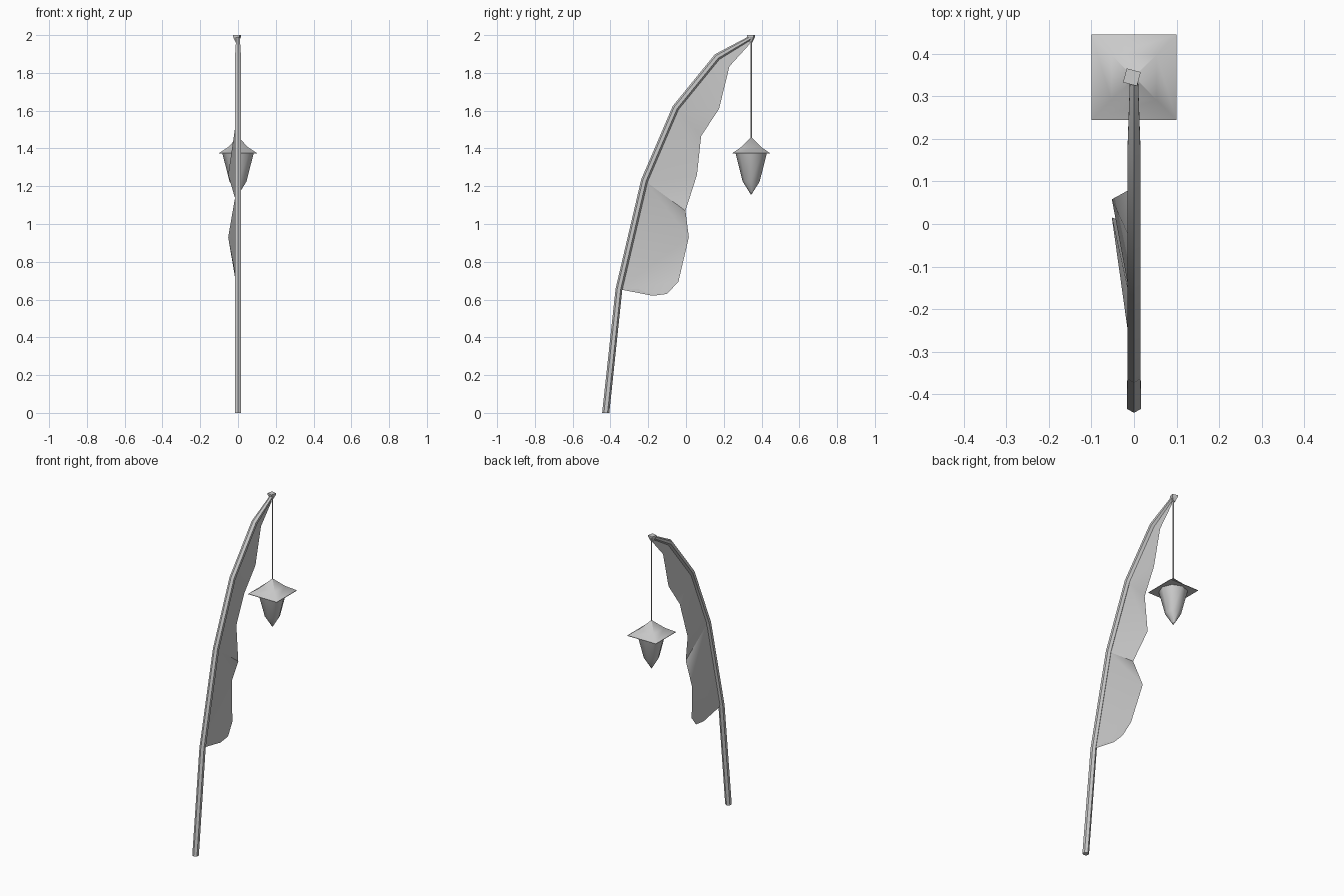
import bpy, math
from mathutils import Vector

cube = bpy.data.objects.get("Cube")
if cube:
    bpy.data.objects.remove(cube, do_unlink=True)

grey = bpy.data.materials.new("plain grey")
grey.use_nodes = True
grey.diffuse_color = (0.6, 0.6, 0.6, 1)
bsdf = next(n for n in grey.node_tree.nodes if n.type == "BSDF_PRINCIPLED")
bsdf.inputs["Base Color"].default_value = (0.6, 0.6, 0.6, 1)


def add(name, verts, faces, smooth=None):
    mesh = bpy.data.meshes.new(name)
    mesh.from_pydata(verts, [], faces)
    mesh.materials.append(grey)
    ob = bpy.data.objects.new(name, mesh)
    bpy.context.collection.objects.link(ob)
    if smooth:
        bpy.ops.object.select_all(action="DESELECT")
        ob.select_set(True)
        bpy.context.view_layer.objects.active = ob
        bpy.ops.object.shade_smooth_by_angle(angle=math.radians(smooth))
    return ob


def loft(name, rings, smooth=None):
    """Skin a list of equal rings and cap both ends."""
    n = len(rings[0])
    verts = [v for ring in rings for v in ring]
    faces = [(k * n + i, k * n + (i + 1) % n, (k + 1) * n + (i + 1) % n, (k + 1) * n + i)
             for k in range(len(rings) - 1) for i in range(n)]
    faces += [tuple(reversed(range(n))), tuple(range(len(verts) - n, len(verts)))]
    return add(name, verts, faces, smooth)


def lathe(name, centre, profile, sides, turn=0.0, smooth=None):
    """Stack rings of (radius, height), bottom to top."""
    angles = [math.radians(turn) + math.tau * i / sides for i in range(sides)]
    rings = [[(centre[0] + r * math.cos(a), centre[1] + r * math.sin(a), z) for a in angles]
             for r, z in profile]
    return loft(name, rings, smooth)


# Bent pole: hexagonal section mitred along its path
path = [Vector((0, y, z)) for y, z in
        [(-.425, 0), (-.355, .655), (-.22, 1.23), (-.055, 1.615), (.165, 1.885), (.34, 1.985)]]
radii = [.019, .018, .018, .018, .018, .011]
rings = []
for i, p in enumerate(path):
    before = (p - path[max(i - 1, 0)]).normalized()
    after = (path[min(i + 1, len(path) - 1)] - p).normalized()
    t = (before + after).normalized()
    if i == 0:
        t = Vector((0, 0, 1))
    side = Vector((0, t.z, -t.y))
    rings.append([p + radii[i] * (Vector((math.sin(a), 0, 0)) - side * math.cos(a))
                  for a in [math.tau * k / 6 for k in range(6)]])
loft("bent_pole", rings, 40)

# Ragged cloth hanging between the pole and its outer edge
edge = [(0, -.25, .655), (0, -.175, .62), (0, -.10, .63), (-.012, -.04, .695),
        (-.052, .015, .93), (.004, -.003, 1.07), (-.052, .058, 1.26), (-.012, .08, 1.465),
        (0, .175, 1.61), (0, .23, 1.835), (0, .335, 1.95)]
spine = path[1:]
n = len(spine)
anchors = [0, 0, 0, 0, 1, 1, 2, 2, 3, 4]   # spine point under each edge segment
faces = []
for i, s in enumerate(anchors):
    faces.append((s, n + i, n + i + 1))
    if i + 1 < len(anchors) and anchors[i + 1] > s:
        faces.append((s, n + i + 1, s + 1))
add("ragged_banner", [tuple(p) for p in spine] + edge, faces, 40)

# Finial, cord and hanging lantern
hang = (0, .345)
lathe("pole_finial", (-.005, .345), [(.008, 1.962), (.024, 1.99), (.024, 2.0)], 4, 30)
lathe("lantern_cord", hang, [(.004, 1.45), (.004, 1.98)], 6)
lathe("lantern_body", hang, [(.001, 1.155), (.045, 1.225), (.083, 1.375)], 8, 0, 50)
diag = math.sqrt(2)
lathe("lantern_roof", hang,
      [(.1 * diag, 1.372), (.1 * diag, 1.375), (.053 * diag, 1.407), (.002, 1.46)], 4, 45, 50)
